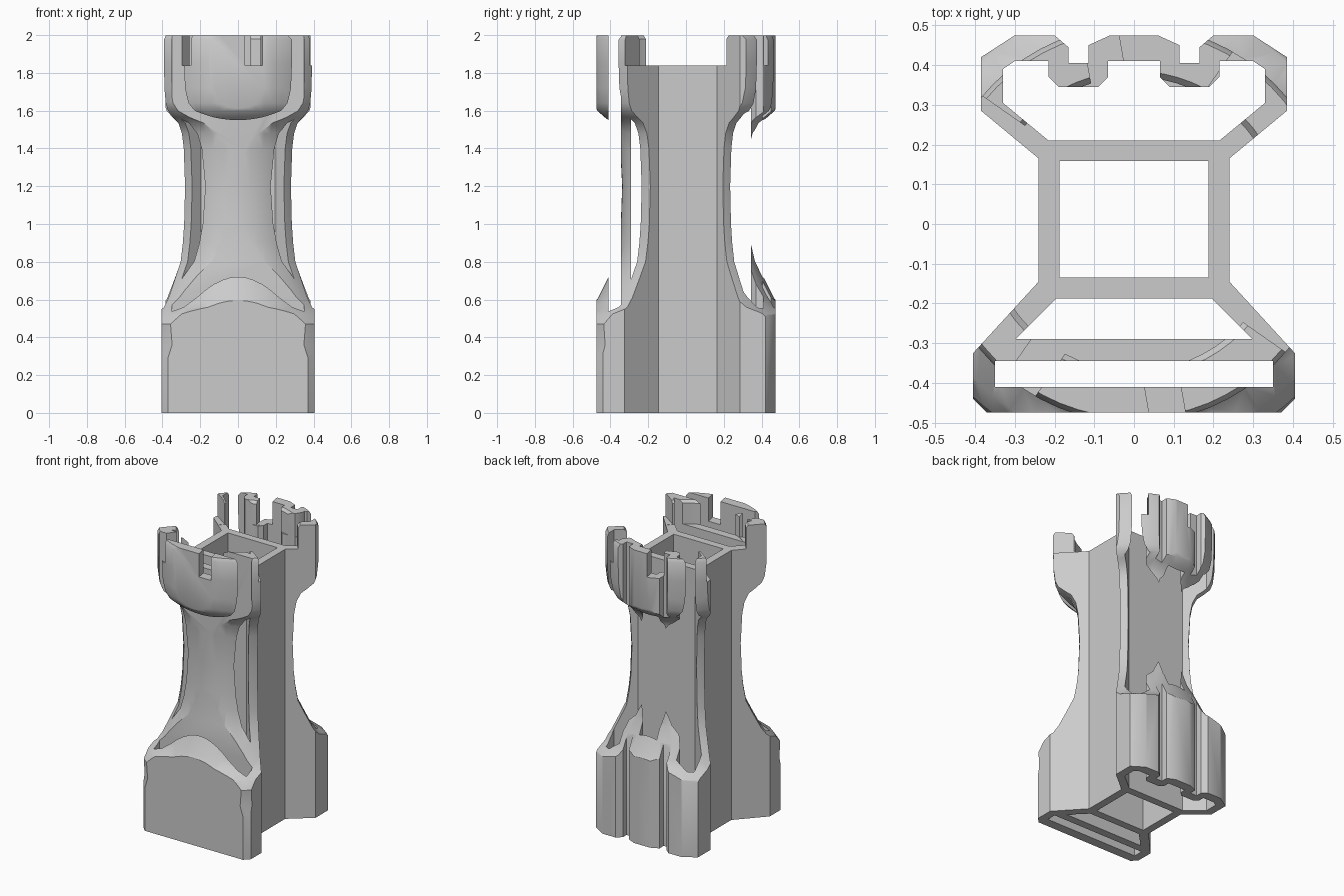
import bpy, bmesh, math
from mathutils import Matrix

if "Cube" in bpy.data.objects:
    bpy.data.objects.remove(bpy.data.objects["Cube"])


def make_object(name, bm):
    bmesh.ops.remove_doubles(bm, verts=bm.verts, dist=1e-5)
    bmesh.ops.recalc_face_normals(bm, faces=bm.faces)
    mesh = bpy.data.meshes.new(name)
    bm.to_mesh(mesh)
    bm.free()
    ob = bpy.data.objects.new(name, mesh)
    bpy.context.collection.objects.link(ob)
    return ob


def mirrored(half):
    # right half outline, top to bottom, closed with its mirror image
    return half + [(-x, y) for x, y in reversed(half) if x > 0]


def prisms(name, outlines, z0, z1):
    bm = bmesh.new()
    for pts in outlines:
        face = bm.faces.new([bm.verts.new((x, y, z0)) for x, y in pts])
        ext = bmesh.ops.extrude_face_region(bm, geom=[face])
        vs = [g for g in ext["geom"] if isinstance(g, bmesh.types.BMVert)]
        bmesh.ops.translate(bm, verts=vs, vec=(0, 0, z1 - z0))
    return make_object(name, bm)


def lathe(name, profile, steps=64):
    bm = bmesh.new()
    vs = [bm.verts.new((r, 0, z)) for r, z in profile]
    es = [bm.edges.new(p) for p in zip(vs, vs[1:])]
    bmesh.ops.spin(bm, geom=vs + es, cent=(0, 0, 0), axis=(0, 0, 1),
                   angle=2 * math.pi, steps=steps, use_merge=True)
    return make_object(name, bm)


def boolean(ob, cutter, op):
    mod = ob.modifiers.new(op, "BOOLEAN")
    mod.object, mod.operation, mod.solver = cutter, op, "EXACT"
    bpy.context.view_layer.objects.active = ob
    bpy.ops.object.modifier_apply(modifier=mod.name)
    bpy.data.objects.remove(cutter)


# Walls: rook-shaped floor plan pulled up to full height
outer = mirrored([
    (0.06, 0.475), (0.115, 0.45), (0.115, 0.405), (0.165, 0.405),
    (0.165, 0.445), (0.20, 0.475), (0.30, 0.475), (0.385, 0.42),
    (0.385, 0.285), (0.24, 0.165), (0.24, -0.145), (0.405, -0.325),
    (0.405, -0.44), (0.37, -0.475)])
walls = prisms("rook_walls", [outer], 0, 2)

# Open shafts between the walls
head_room = mirrored([
    (0.065, 0.41), (0.065, 0.37), (0.09, 0.345), (0.19, 0.345),
    (0.215, 0.37), (0.215, 0.41), (0.30, 0.41), (0.33, 0.39),
    (0.33, 0.305), (0.215, 0.21)])
shaft = mirrored([(0.187, 0.158), (0.187, -0.135)])
flare = mirrored([(0.195, -0.187), (0.298, -0.29)])
foot = mirrored([(0.35, -0.345), (0.35, -0.41)])
boolean(walls, prisms("shafts", [head_room, shaft, flare, foot], -0.1, 2.1),
        "DIFFERENCE")

# Round rook body that trims the walls, with a shallow cup on top
body = lathe("rook_body", [
    (0, -0.01), (0.615, -0.01), (0.62, 0.2), (0.59, 0.36), (0.595, 0.47),
    (0.56, 0.525), (0.50, 0.56), (0.465, 0.61), (0.42, 0.70), (0.372, 0.80),
    (0.355, 0.9), (0.345, 1.0), (0.338, 1.2), (0.348, 1.4), (0.362, 1.48),
    (0.39, 1.535), (0.43, 1.565), (0.47, 1.60), (0.487, 1.64), (0.497, 1.72),
    (0.50, 1.85), (0.50, 1.975), (0.488, 1.998), (0.385, 1.998),
    (0.37, 1.98), (0.37, 1.838), (0, 1.838)])
boolean(walls, body, "INTERSECT")

# Battlement notches around the rim
bm = bmesh.new()
for i in range(8):
    m = (Matrix.Rotation(math.radians(10 + 45 * i), 4, "Z")
         @ Matrix.Translation((0, -0.45, 1.99))
         @ Matrix.Diagonal((0.09, 0.4, 0.3, 1)))
    bmesh.ops.create_cube(bm, size=1, matrix=m)
boolean(walls, make_object("notches", bm), "DIFFERENCE")

# Smooth shading with crisp wall edges
bpy.ops.object.select_all(action="DESELECT")
walls.select_set(True)
bpy.context.view_layer.objects.active = walls
bpy.ops.object.shade_smooth_by_angle(angle=math.radians(35))
